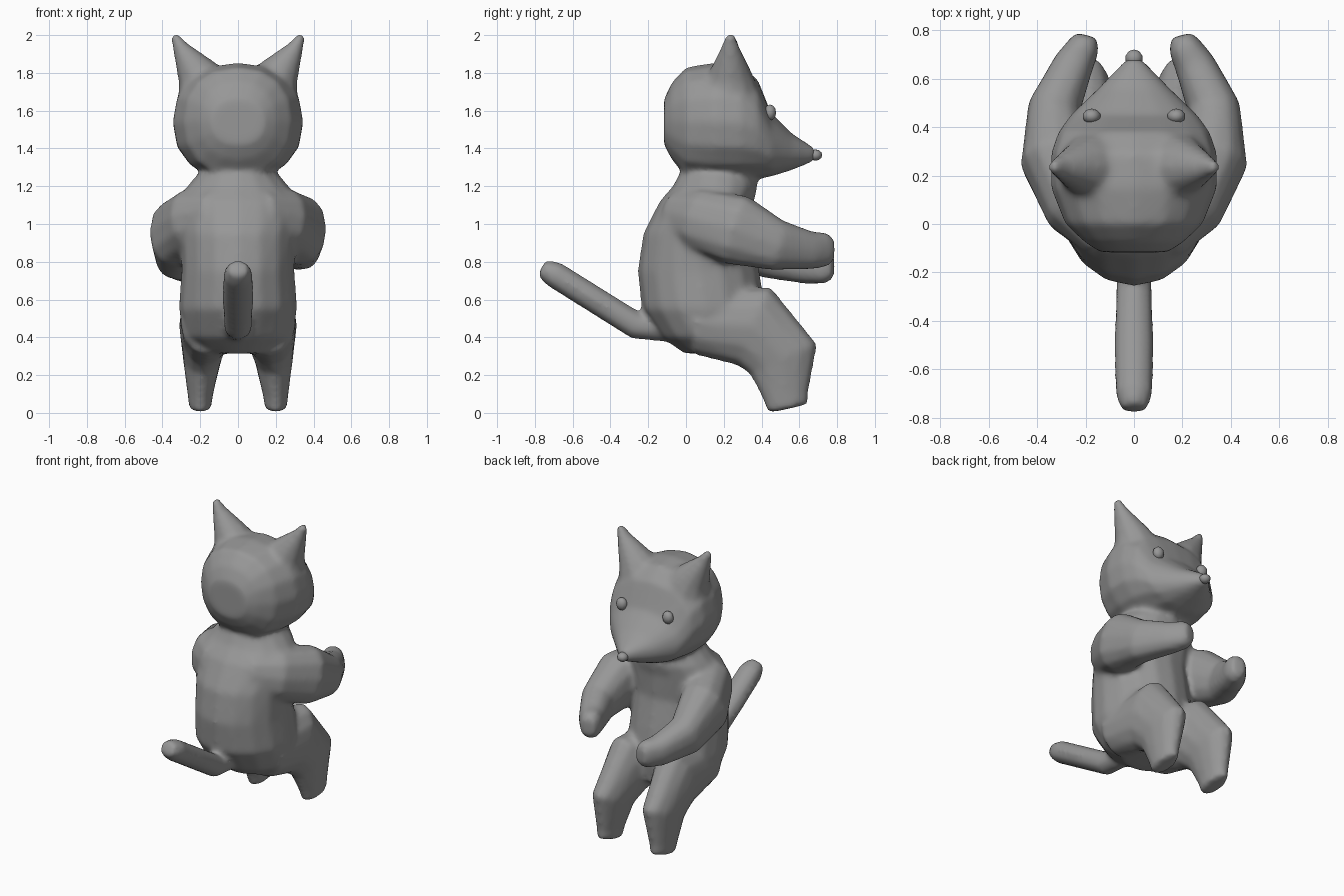
import bpy, bmesh
from math import cos, sin, pi, copysign
from mathutils import Vector

cube = bpy.data.objects.get("Cube")
if cube:
    bpy.data.objects.remove(cube, do_unlink=True)

grey = bpy.data.materials.new("plain grey")
grey.use_nodes = True
colour = (0.31, 0.31, 0.31, 1)
grey.diffuse_color = colour
grey.node_tree.nodes["Principled BSDF"].inputs["Base Color"].default_value = colour


def finish(bm, name):
    bmesh.ops.recalc_face_normals(bm, faces=bm.faces)
    mesh = bpy.data.meshes.new(name)
    bm.to_mesh(mesh)
    bm.free()
    mesh.materials.append(grey)
    for p in mesh.polygons:
        p.use_smooth = True
    obj = bpy.data.objects.new(name, mesh)
    bpy.context.collection.objects.link(obj)
    return obj


def loft(bm, sections, axis=None, sides=12, mirror=1, power=1):
    """Skin oval sections (x, y, z, half width, half height) along their path."""
    centres = [Vector((s[0] * mirror, s[1], s[2])) for s in sections]
    rings = []
    for i, (c, s) in enumerate(zip(centres, sections)):
        before, after = centres[max(i - 1, 0)], centres[min(i + 1, len(centres) - 1)]
        t = Vector(axis) if axis else (after - before).normalized()
        side = Vector((1, 0, 0))
        side = (side - t * side.dot(t)).normalized()
        up = t.cross(side)
        ring = []
        for k in range(sides):
            u, v = (copysign(abs(f) ** power, f)
                    for f in (cos(2 * pi * k / sides), sin(2 * pi * k / sides)))
            ring.append(bm.verts.new(c + side * s[3] * u + up * s[4] * v))
        rings.append(ring)
    for a, b in zip(rings, rings[1:]):
        for k in range(sides):
            n = (k + 1) % sides
            bm.faces.new((a[k], a[n], b[n], b[k]))
    bm.faces.new(rings[0])
    bm.faces.new(rings[-1])


def ball(name, centre, size):
    bm = bmesh.new()
    bmesh.ops.create_uvsphere(bm, u_segments=10, v_segments=6, radius=1)
    bmesh.ops.scale(bm, vec=size, verts=bm.verts)
    bmesh.ops.translate(bm, vec=centre, verts=bm.verts)
    return finish(bm, name)


skin = bmesh.new()

# Torso: z, back y, front y, half width
torso = [(.315, -.01, .28, .17), (.40, -.13, .4, .285), (.55, -.235, .42, .315),
         (.75, -.257, .39, .3), (.95, -.227, .35, .305), (1.12, -.14, .36, .33),
         (1.2, -.07, .38, .27), (1.28, -.03, .36, .2)]
loft(skin, [(0, (b + f) / 2, z, w, (f - b) / 2) for z, b, f, w in torso], (0, 0, 1), sides=16)

# Head and snout: y, bottom z, top z, half width
head = [(-.117, 1.42, 1.66, .14), (-.075, 1.34, 1.75, .205), (0, 1.25, 1.83, .285),
        (.15, 1.23, 1.855, .345), (.29, 1.23, 1.84, .345), (.38, 1.24, 1.765, .315),
        (.45, 1.25, 1.59, .265), (.56, 1.285, 1.48, .15), (.685, 1.335, 1.4, .03)]
loft(skin, [(0, y, (b + t) / 2, w, (t - b) / 2) for y, b, t, w in head], (0, 1, 0),
     sides=16, power=.9)

# Tail
loft(skin, [(0, -.05, .43, .06, .06), (0, -.26, .46, .077, .075), (0, -.5, .61, .083, .073),
            (0, -.7, .735, .08, .073), (0, -.765, .768, .055, .05)], sides=10)

# Arms, legs and ears; one hand hangs a little lower than the other
for m, drop in ((1, 0), (-1, .1)):
    loft(skin, [
        (.1, -.05, 1.05, .12, .13), (.23, .08, 1.02, .15, .17),
        (.325, .27, .968 - drop * .2, .148, .19), (.33, .48, .887 - drop * .5, .11, .137),
        (.25, .66, .86 - drop * .8, .085, .102), (.205, .74, .865 - drop * .9, .068, .093),
        (.195, .78, .865 - drop * .9, .045, .065)], mirror=m, power=.87)
    loft(skin, [
        (.16, .05, .48, .145, .172), (.175, .36, .46, .138, .228), (.19, .517, .285, .103, .197),
        (.2, .525, .09, .067, .125), (.2, .54, .022, .06, .112)], mirror=m)
    loft(skin, [
        (.17, .23, 1.7, .165, .165), (.217, .235, 1.8, .113, .115),
        (.305, .235, 1.935, .045, .05), (.338, .235, 2.003, .022, .027)], sides=10, mirror=m)

# Fuse the skin into one surface with soft joins
body = finish(skin, "body_skin")
fuse = body.modifiers.new("fuse", "REMESH")
fuse.mode = "VOXEL"
fuse.voxel_size = .016
fuse.use_smooth_shade = True
soften = body.modifiers.new("soften", "SMOOTH")
soften.factor = .5
soften.iterations = 12

# Nose and eyes
ball("nose", (0, .685, 1.365), (.036, .036, .03))
for label, m in (("left", 1), ("right", -1)):
    ball(label + "_eye", (.175 * m, .445, 1.59), (.038, .032, .042))
